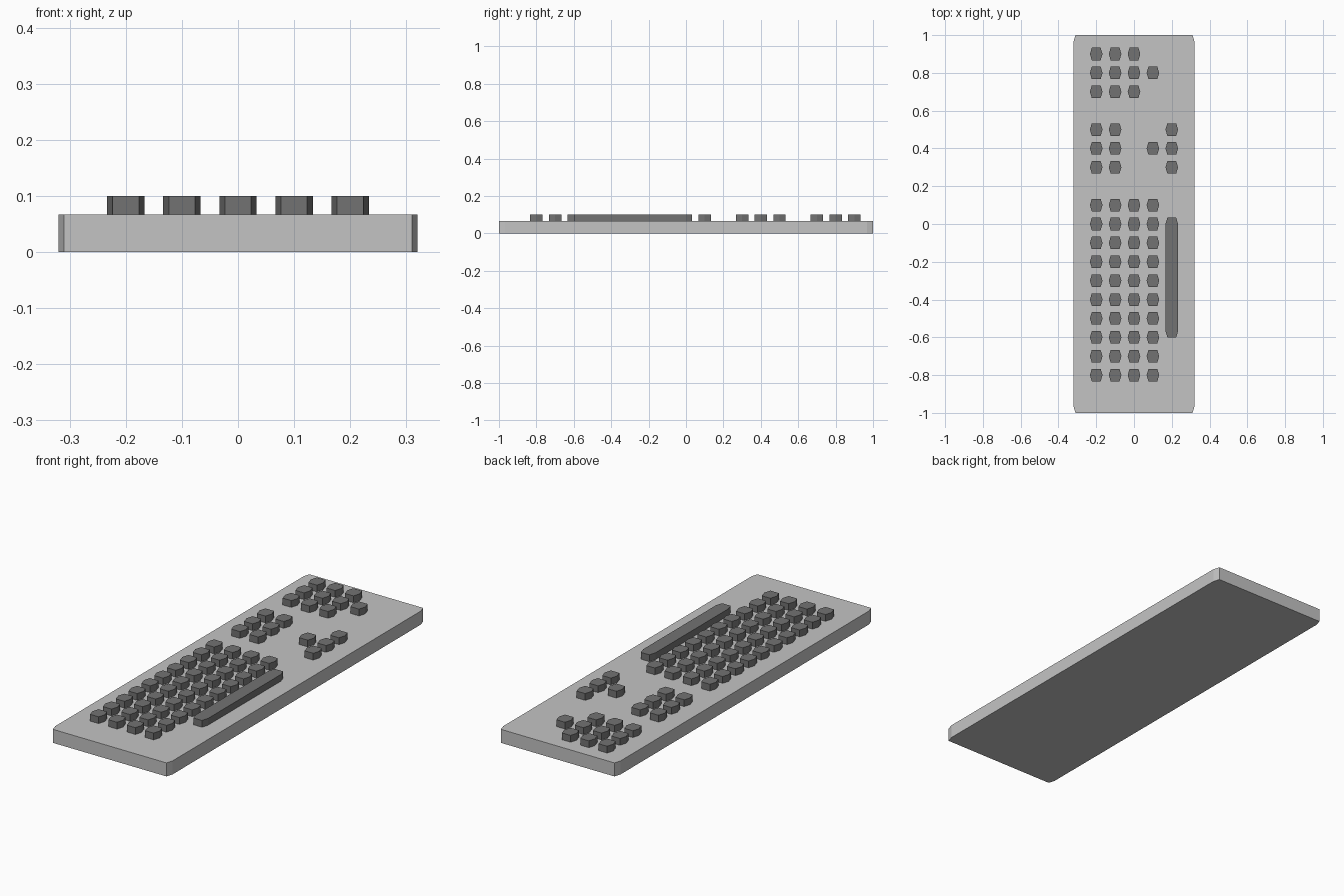
import bpy
import bmesh

default = bpy.data.objects.get("Cube")
if default:
    bpy.data.objects.remove(default, do_unlink=True)

CUT_X, CUT_Y = 0.01, 0.0333   # corner cut shared by every part
BASE_TOP, KEY_TOP = 0.0667, 0.1


def make_material(name, value):
    mat = bpy.data.materials.new(name)
    mat.use_nodes = True
    colour = (value, value, value, 1)
    mat.diffuse_color = colour
    mat.node_tree.nodes["Principled BSDF"].inputs["Base Color"].default_value = colour
    return mat


def cut_corner_block(name, x, y, half_x, half_y, bottom, top, mat):
    """Flat-sided block with cut corners; short blocks become hexagons."""
    inner_x, inner_y = half_x - CUT_X, half_y - CUT_Y
    if inner_y < 0.001:
        outline = [(inner_x, -half_y), (half_x, 0), (inner_x, half_y),
                   (-inner_x, half_y), (-half_x, 0), (-inner_x, -half_y)]
    else:
        outline = [(inner_x, -half_y), (half_x, -inner_y), (half_x, inner_y), (inner_x, half_y),
                   (-inner_x, half_y), (-half_x, inner_y), (-half_x, -inner_y), (-inner_x, -half_y)]
    bm = bmesh.new()
    face = bm.faces.new([bm.verts.new((px, py, bottom)) for px, py in outline])
    side = bmesh.ops.extrude_face_region(bm, geom=[face])
    for v in side["geom"]:
        if isinstance(v, bmesh.types.BMVert):
            v.co.z = top
    bmesh.ops.recalc_face_normals(bm, faces=bm.faces)
    mesh = bpy.data.meshes.new(name)
    bm.to_mesh(mesh)
    bm.free()
    mesh.materials.append(mat)
    obj = bpy.data.objects.new(name, mesh)
    obj.location = (x, y, 0)
    bpy.context.collection.objects.link(obj)
    return obj


light_grey = make_material("light_grey", 0.55)
dark_grey = make_material("dark_grey", 0.17)

# Keyboard body
cut_corner_block("keyboard_base", 0, 0, 0.32, 1.0, 0, BASE_TOP, light_grey)

# Long space bar
cut_corner_block("space_bar", 0.2, -0.2833, 0.0333, 0.3167, BASE_TOP, KEY_TOP, dark_grey)

# Key grid in tenths: row position -> occupied columns
letter_keys = {row: (-2, -1, 0, 1) for row in range(-8, 2)}
arrow_and_edit_keys = {3: (-2, -1, 2), 4: (-2, -1, 1, 2), 5: (-2, -1, 2)}
number_pad = {7: (-2, -1, 0), 8: (-2, -1, 0, 1), 9: (-2, -1, 0)}

for group, rows in (("letter_key", letter_keys),
                    ("arrow_edit_key", arrow_and_edit_keys),
                    ("number_pad_key", number_pad)):
    for row, columns in rows.items():
        for column in columns:
            cut_corner_block(group, column / 10, row / 10, 0.0333, 0.0333,
                             BASE_TOP, KEY_TOP, dark_grey)
